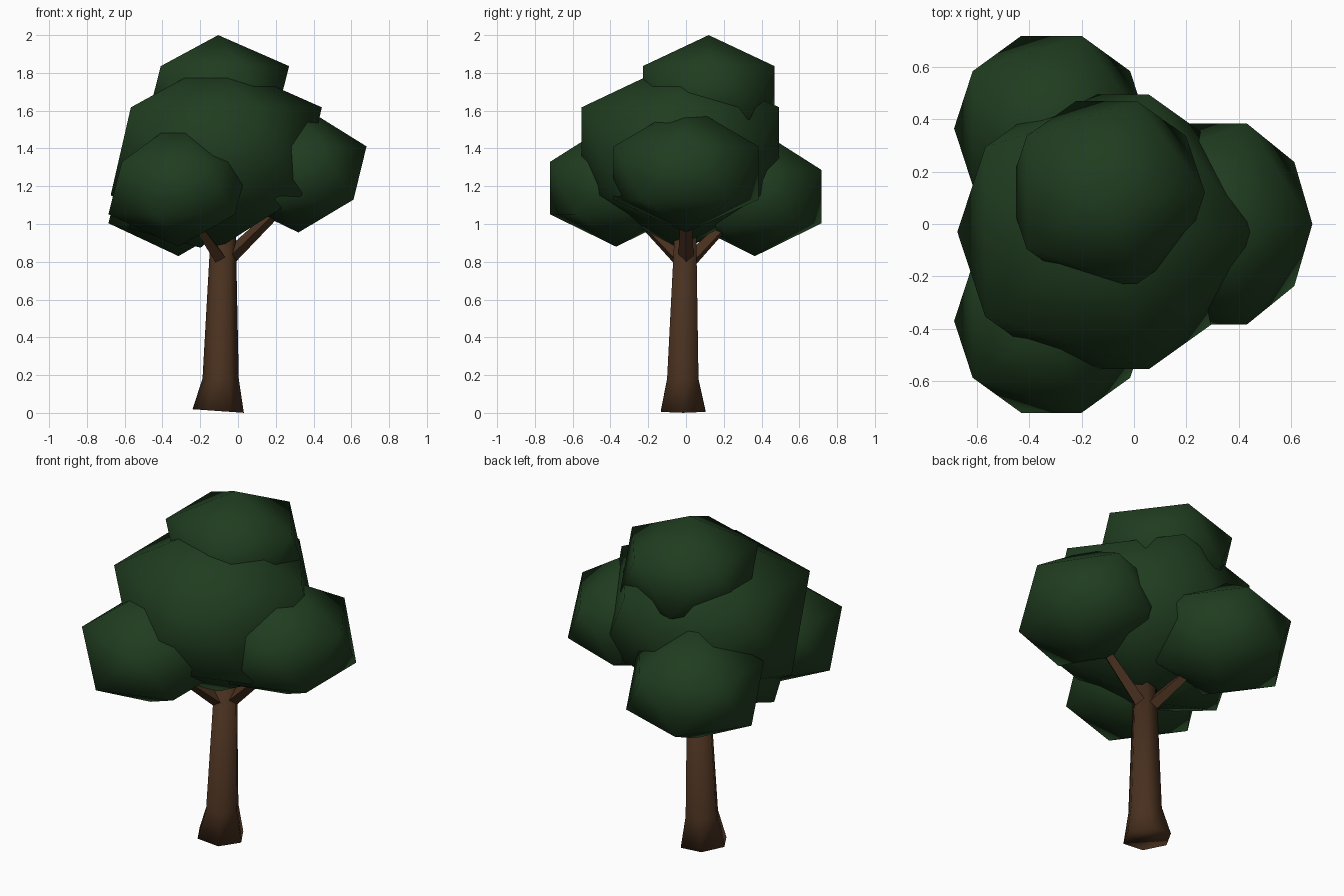
import bpy, bmesh, math
from mathutils import Vector, Matrix

if "Cube" in bpy.data.objects:
    bpy.data.objects.remove(bpy.data.objects["Cube"])


def material(name, rgb):
    m = bpy.data.materials.new(name)
    m.diffuse_color = (*rgb, 1)
    m.use_nodes = True
    m.node_tree.nodes["Principled BSDF"].inputs["Base Color"].default_value = m.diffuse_color
    return m


LEAF = material("dark_leaf_green", (0.0140, 0.0455, 0.0140))
BARK = material("bark_brown", (0.066, 0.030, 0.0135))


def finish(bm, name, mat):
    bmesh.ops.recalc_face_normals(bm, faces=bm.faces)
    mesh = bpy.data.meshes.new(name)
    bm.to_mesh(mesh)
    bm.free()
    mesh.materials.append(mat)
    ob = bpy.data.objects.new(name, mesh)
    bpy.context.collection.objects.link(ob)
    return ob


def leaf_clump(name, centre, size, lift=0.0, tilt=0.0):
    # squashed icosahedron with soft shading; lift raises its peak
    bm = bmesh.new()
    bmesh.ops.create_icosphere(bm, subdivisions=1, radius=1)
    peak = max(bm.verts, key=lambda v: v.co.z)
    peak.co.z += lift / size[2]
    mat = (Matrix.Translation(centre) @ Matrix.Rotation(math.radians(tilt), 4, 'Y')
           @ Matrix.Diagonal((*size, 1)))
    bmesh.ops.transform(bm, matrix=mat, verts=bm.verts)
    for f in bm.faces:
        f.smooth = True
    return finish(bm, name, LEAF)


def skin_rings(name, rings, smooth):
    # closed tube through matching rings of points
    bm = bmesh.new()
    loops = [[bm.verts.new(p) for p in ring] for ring in rings]
    n = len(loops[0])
    for a, b in zip(loops, loops[1:]):
        for i in range(n):
            j = (i + 1) % n
            bm.faces.new((a[i], a[j], b[j], b[i]))
    bm.faces.new(loops[0][::-1])
    bm.faces.new(loops[-1])
    for f in bm.faces:
        f.smooth = smooth
    return finish(bm, name, BARK)


def ring(centre, radius, sides, x_axis=Vector((1, 0, 0)), y_axis=Vector((0, 1, 0))):
    return [Vector(centre) + radius * (math.cos(t) * x_axis + math.sin(t) * y_axis)
            for t in (2 * math.pi * i / sides for i in range(sides))]


def branch(name, start, end, r0, r1):
    start, end = Vector(start), Vector(end)
    d = (end - start).normalized()
    side = d.cross(Vector((0, 0, 1))).normalized()
    up = side.cross(d)
    skin_rings(name, [ring(start, r0, 4, up, side), ring(end, r1, 4, up, side)], False)


# Foliage
leaf_clump("main_foliage", (-0.115, -0.03, 1.385), (0.625, 0.615, 0.52), lift=-0.04)
leaf_clump("top_foliage", (-0.105, 0.12, 1.695), (0.42, 0.41, 0.315), lift=-0.01)
leaf_clump("right_foliage", (0.32, 0.0, 1.27), (0.403, 0.45, 0.315), lift=0.05)
leaf_clump("front_foliage", (-0.315, -0.37, 1.19), (0.415, 0.412, 0.31), lift=0.05)
leaf_clump("back_foliage", (-0.315, 0.365, 1.145), (0.415, 0.415, 0.315), lift=0.05)
leaf_clump("lower_left_foliage", (-0.25, 0.0, 1.17), (0.40, 0.38, 0.30), tilt=-10)

# Trunk with a flared, slightly slanted foot
foot = ring((-0.105, -0.015, 0.01), 0.136, 6)
for p in foot:
    p.z -= 0.07 * (p.x + 0.105)
skin_rings("trunk", [foot,
                     ring((-0.092, -0.017, 0.18), 0.096, 6),
                     ring((-0.078, -0.003, 0.96), 0.066, 6)], True)

# Branches reaching into the side clumps
branch("right_branch", (-0.06, 0.0, 0.81), (0.24, 0.0, 1.10), 0.042, 0.026)
branch("front_branch", (-0.085, -0.02, 0.80), (-0.23, -0.23, 1.01), 0.042, 0.026)
branch("back_branch", (-0.085, 0.015, 0.80), (-0.23, 0.22, 1.01), 0.042, 0.026)
